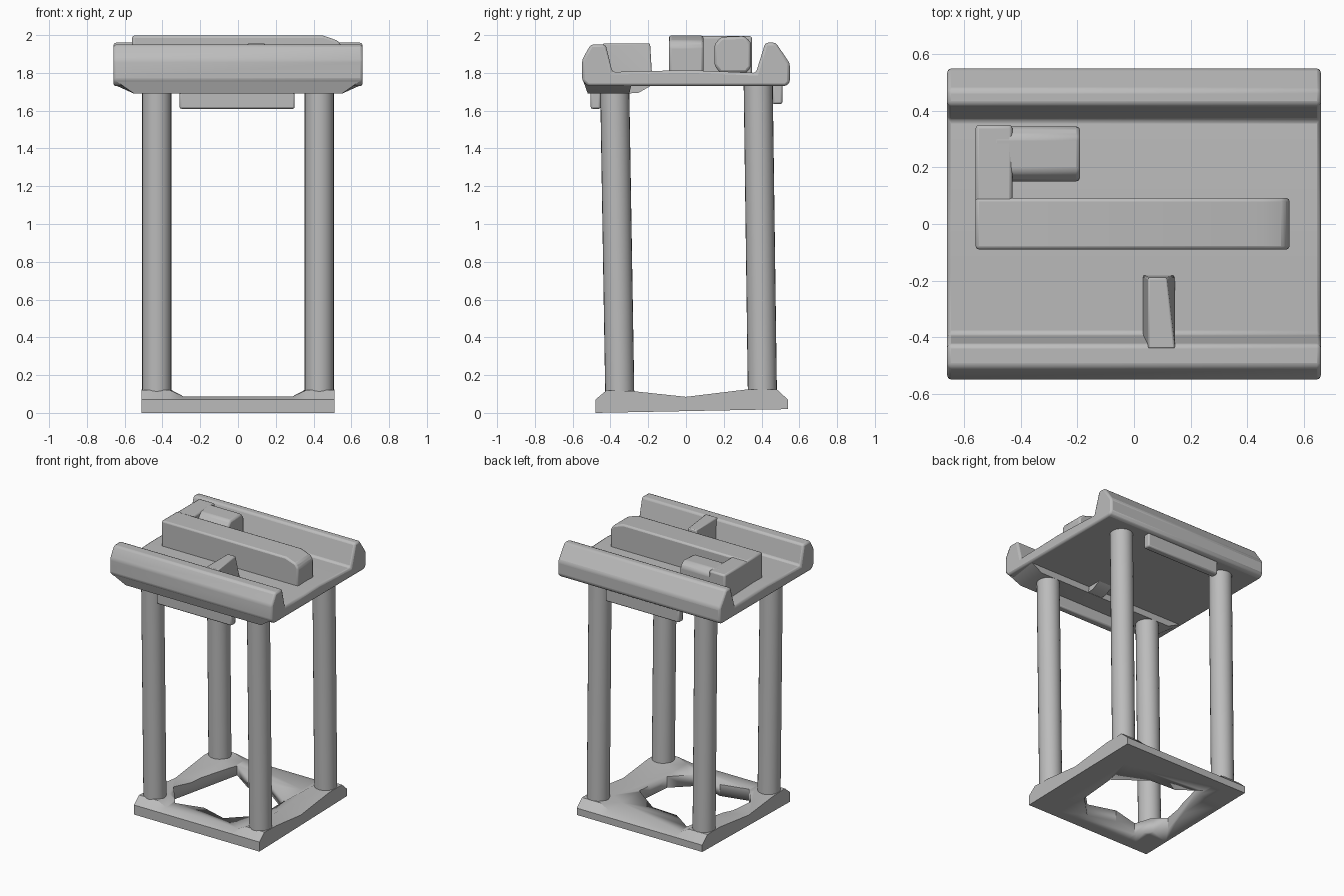
import bpy, bmesh, math
from mathutils import Vector

if "Cube" in bpy.data.objects:
    bpy.data.objects.remove(bpy.data.objects["Cube"])

grey = bpy.data.materials.new("plain_grey")
grey.diffuse_color = (0.5, 0.5, 0.5, 1)
grey.use_nodes = True
grey.node_tree.nodes["Principled BSDF"].inputs["Base Color"].default_value = grey.diffuse_color


def finish(name, bm, bevel=0.0, segments=2):
    """Turn a bmesh into a grey object with soft edges."""
    bmesh.ops.recalc_face_normals(bm, faces=bm.faces)
    me = bpy.data.meshes.new(name)
    bm.to_mesh(me)
    bm.free()
    me.materials.append(grey)
    ob = bpy.data.objects.new(name, me)
    bpy.context.collection.objects.link(ob)
    if bevel:
        mod = ob.modifiers.new("soft_edges", 'BEVEL')
        mod.width, mod.segments = bevel, segments
        mod.limit_method, mod.angle_limit = 'ANGLE', math.radians(25)
    bpy.ops.object.select_all(action='DESELECT')
    bpy.context.view_layer.objects.active = ob
    ob.select_set(True)
    bpy.ops.object.shade_smooth_by_angle(angle=math.radians(30))
    return ob


def prism(name, points, a, b, axis, bevel=0.0):
    """Extrude a closed profile: (y, z) along x, or (x, y) along z."""
    bm = bmesh.new()
    place = (lambda p, t: (t, p[0], p[1])) if axis == 'x' else (lambda p, t: (p[0], p[1], t))
    ends = [[bm.verts.new(place(p, t)) for p in points] for t in (a, b)]
    n = len(points)
    for ring in ends:
        bm.faces.new(ring)
    for i in range(n):
        j = (i + 1) % n
        bm.faces.new((ends[0][i], ends[0][j], ends[1][j], ends[1][i]))
    return finish(name, bm, bevel)


def hull(name, points, bevel=0.0):
    """Solid block around a few corner points."""
    bm = bmesh.new()
    for p in points:
        bm.verts.new(p)
    bmesh.ops.convex_hull(bm, input=bm.verts)
    bmesh.ops.dissolve_limit(bm, angle_limit=0.02, verts=bm.verts, edges=bm.edges)
    return finish(name, bm, bevel)


def box(name, x0, x1, y0, y1, z0, z1, bevel=0.01):
    return hull(name, [(x, y, z) for x in (x0, x1) for y in (y0, y1) for z in (z0, z1)], bevel)


# Deck with a raised rail along the front and back
prism("deck", [(-0.55, 1.76), (-0.55, 1.87), (-0.505, 1.95), (-0.425, 1.95), (-0.39, 1.805),
               (-0.17, 1.81), (0.0, 1.815), (0.37, 1.80), (0.42, 1.96), (0.475, 1.96),
               (0.55, 1.85), (0.55, 1.75), (0.53, 1.73), (-0.52, 1.73)],
      -0.66, 0.66, 'x', 0.018)

# Thickened strip under the front rail, narrowing downward
hull("front_under_strip", [(s * x, y, z) for s in (-1, 1) for x, y, z in
     ((0.65, -0.545, 1.76), (0.55, -0.52, 1.69), (0.55, -0.30, 1.69), (0.65, -0.29, 1.735))])

# Small brace, above and below the deck
hull("brace", [(0.03, -0.41, 1.79), (0.145, -0.41, 1.79), (0.03, -0.18, 1.79), (0.145, -0.18, 1.79),
               (0.05, -0.44, 1.955), (0.145, -0.44, 1.955), (0.05, -0.19, 1.955), (0.115, -0.19, 1.955)],
     0.006)
prism("under_brace", [(-0.32, 1.69), (-0.25, 1.695), (-0.18, 1.735), (-0.32, 1.735)], 0.03, 0.145, 'x')

# Lips hanging below the rails
box("front_lip", -0.31, 0.30, -0.505, -0.452, 1.61, 1.72)
box("back_lip", -0.30, 0.30, 0.458, 0.51, 1.635, 1.75)

# Hooked bar lying on the deck
hull("long_bar", [(x, y, z) for y in (-0.09, 0.092) for x, z in
     ((-0.56, 1.79), (-0.56, 1.998), (0.45, 1.998), (0.53, 1.97), (0.55, 1.94), (0.55, 1.79))], 0.012)
box("side_arm", -0.56, -0.43, 0.0, 0.35, 1.79, 1.994, 0.012)
prism("hook_end", [(0.15, 1.84), (0.15, 1.95), (0.185, 1.99), (0.31, 1.995), (0.345, 1.96),
                   (0.345, 1.83), (0.32, 1.80), (0.18, 1.80)], -0.50, -0.19, 'x', 0.015)

# Four slightly leaning round legs
for side, x in (("left", -0.43), ("right", 0.43)):
    for end, y0, y1 in (("front", -0.35, -0.378), ("back", 0.405, 0.382)):
        bm = bmesh.new()
        rings = []
        for y, z in ((y0, 0.06), (y1, 1.76)):
            rings.append([bm.verts.new((x + 0.077 * math.cos(k * math.tau / 24),
                                        y + 0.077 * math.sin(k * math.tau / 24), z)) for k in range(24)])
            bm.faces.new(rings[-1])
        for k in range(24):
            j = (k + 1) % 24
            bm.faces.new((rings[0][k], rings[0][j], rings[1][j], rings[1][k]))
        finish(f"{end}_{side}_leg", bm)

# Base plate, raised around the leg feet and dipped between them
xs = (-0.51, -0.36, -0.29, 0.29, 0.36, 0.51)
rows = ((-0.48, 0.07), (-0.42, 0.12), (-0.28, 0.115), (0.0, 0.085),
        (0.33, 0.125), (0.48, 0.125), (0.54, 0.07))
bm = bmesh.new()
top = [[bm.verts.new((x, y, z if abs(x) > 0.3 else min(z, 0.088))) for x in xs] for y, z in rows]
low = [[bm.verts.new((x, y, 0.02 * (y + 0.48) / 1.02)) for x in xs] for y, z in rows]
nr, nc = len(rows), len(xs)
for g in (top, low):
    for r in range(nr - 1):
        for c in range(nc - 1):
            bm.faces.new((g[r][c], g[r][c + 1], g[r + 1][c + 1], g[r + 1][c]))
rim = ([(0, c) for c in range(nc)] + [(r, nc - 1) for r in range(1, nr)]
       + [(nr - 1, c) for c in range(nc - 2, -1, -1)] + [(r, 0) for r in range(nr - 2, 0, -1)])
for (r, c), (q, d) in zip(rim, rim[1:] + rim[:1]):
    bm.faces.new((top[r][c], top[q][d], low[q][d], low[r][c]))
base = finish("base_plate", bm)

# Irregular opening through the base
cutter = prism("opening_cutter", [(-0.28, 0.39), (-0.12, 0.28), (0.08, 0.27), (0.30, 0.11), (0.28, -0.18),
                                  (0.12, -0.34), (-0.08, -0.28), (-0.28, -0.33), (-0.42, -0.15)],
               -0.2, 0.4, 'z')
cut = base.modifiers.new("opening", 'BOOLEAN')
cut.operation, cut.object, cut.solver = 'DIFFERENCE', cutter, 'EXACT'
cutter.hide_render = True
cutter.hide_set(True)
